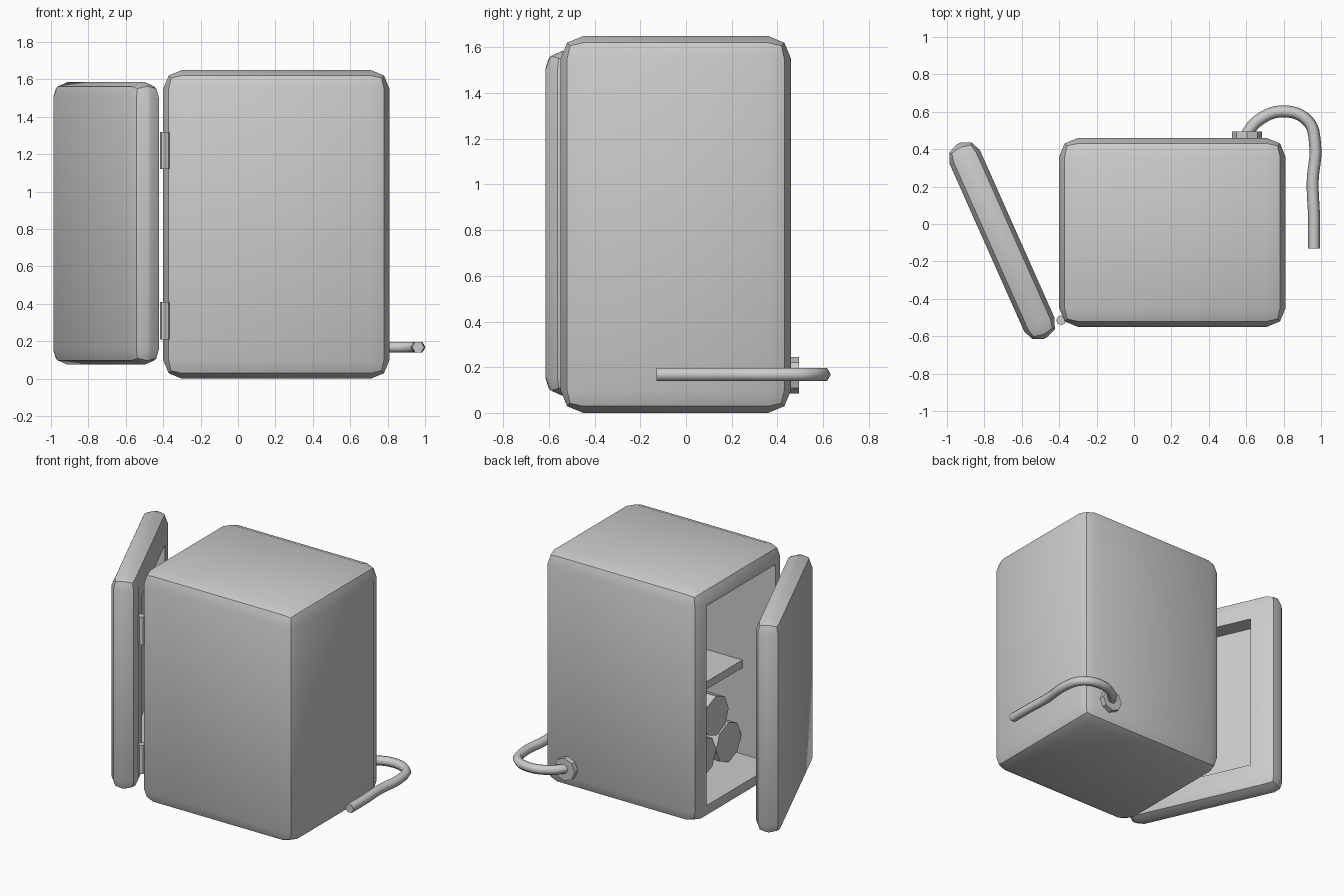
import bpy, bmesh, math
from mathutils import Vector, Matrix

if "Cube" in bpy.data.objects:
    bpy.data.objects.remove(bpy.data.objects["Cube"])


def finish(name, bm, smooth=True):
    mesh = bpy.data.meshes.new(name)
    bmesh.ops.recalc_face_normals(bm, faces=bm.faces[:])
    bm.to_mesh(mesh)
    bm.free()
    ob = bpy.data.objects.new(name, mesh)
    bpy.context.collection.objects.link(ob)
    if smooth:
        bpy.ops.object.select_all(action='DESELECT')
        bpy.context.view_layer.objects.active = ob
        ob.select_set(True)
        bpy.ops.object.shade_smooth_by_angle(angle=math.radians(30))
    return ob


def box(lo, hi, bevel=0):
    lo, hi = Vector(lo), Vector(hi)
    bm = bmesh.new()
    m = Matrix.Translation((lo + hi) / 2) @ Matrix.Diagonal((*(hi - lo), 1))
    bmesh.ops.create_cube(bm, size=1, matrix=m)
    if bevel:
        bmesh.ops.bevel(bm, geom=bm.edges[:], offset=bevel, segments=2,
                        profile=0.5, affect='EDGES')
    return bm


def recess(bm, side, inset, depth):
    """Push an inset of the flat face facing side (+1/-1 along x) inwards."""
    bm.normal_update()
    face = max((f for f in bm.faces if f.normal.x * side > 0.99), key=lambda f: f.calc_area())
    bmesh.ops.inset_region(bm, faces=[face], thickness=inset, use_even_offset=True)
    new = bmesh.ops.extrude_discrete_faces(bm, faces=[face])['faces'][0]
    bmesh.ops.translate(bm, verts=new.verts[:], vec=(-side * depth, 0, 0))


def cylinder(name, loc, radius, depth, axis='Z', sides=8):
    rot = {'X': Matrix.Rotation(math.pi / 2, 4, 'Y'),
           'Y': Matrix.Rotation(math.pi / 2, 4, 'X'), 'Z': Matrix()}[axis]
    bm = bmesh.new()
    bmesh.ops.create_cone(bm, cap_ends=True, segments=sides, radius1=radius, radius2=radius,
                          depth=depth, matrix=Matrix.Translation(loc) @ rot)
    return finish(name, bm)


# cabinet, hollow and open on its left side
bm = box((-0.40, -0.55, 0), (0.81, 0.46, 1.65), 0.10)
recess(bm, -1, 0.02, 1.08)
finish("cabinet", bm)

# door, swung open, with a recessed inner panel
bm = box((-0.77, -0.365, 0.075), (-0.592, 0.775, 1.585), 0.08)
recess(bm, 1, 0.105, 0.12)
door = finish("door", bm)
door.rotation_euler.z = math.radians(24)

# hinge pins
for i, z in enumerate((0.31, 1.22)):
    cylinder(f"hinge_{i + 1}", (-0.39, -0.515, z), 0.026, 0.20)

# inside shelf and stacked cans
finish("shelf", box((-0.14, -0.435, 0.73), (0.69, 0.345, 0.785)), smooth=False)
for i, (y, z) in enumerate(((-0.277, 0.262), (0.003, 0.262), (-0.137, 0.502))):
    cylinder(f"can_{i + 1}", (0.16, y, z), 0.14, 0.60, 'X')

# cord grommet on the back
cylinder("cord_grommet", (0.605, 0.47, 0.165), 0.08, 0.05, 'Y')

# power cord
cu = bpy.data.curves.new("power_cord", 'CURVE')
cu.dimensions = '3D'
cu.bevel_depth = 0.032
cu.bevel_resolution = 1
cu.resolution_u = 6
cu.use_fill_caps = True
path = [(0.59, 0.46), (0.66, 0.55), (0.80, 0.602), (0.93, 0.55),
        (0.968, 0.43), (0.955, 0.22), (0.962, 0.05), (0.963, -0.13)]
sp = cu.splines.new('BEZIER')
sp.bezier_points.add(len(path) - 1)
for p, (x, y) in zip(sp.bezier_points, path):
    p.co = (x, y, 0.168)
    p.handle_left_type = p.handle_right_type = 'AUTO'
bpy.context.collection.objects.link(bpy.data.objects.new("power_cord", cu))
